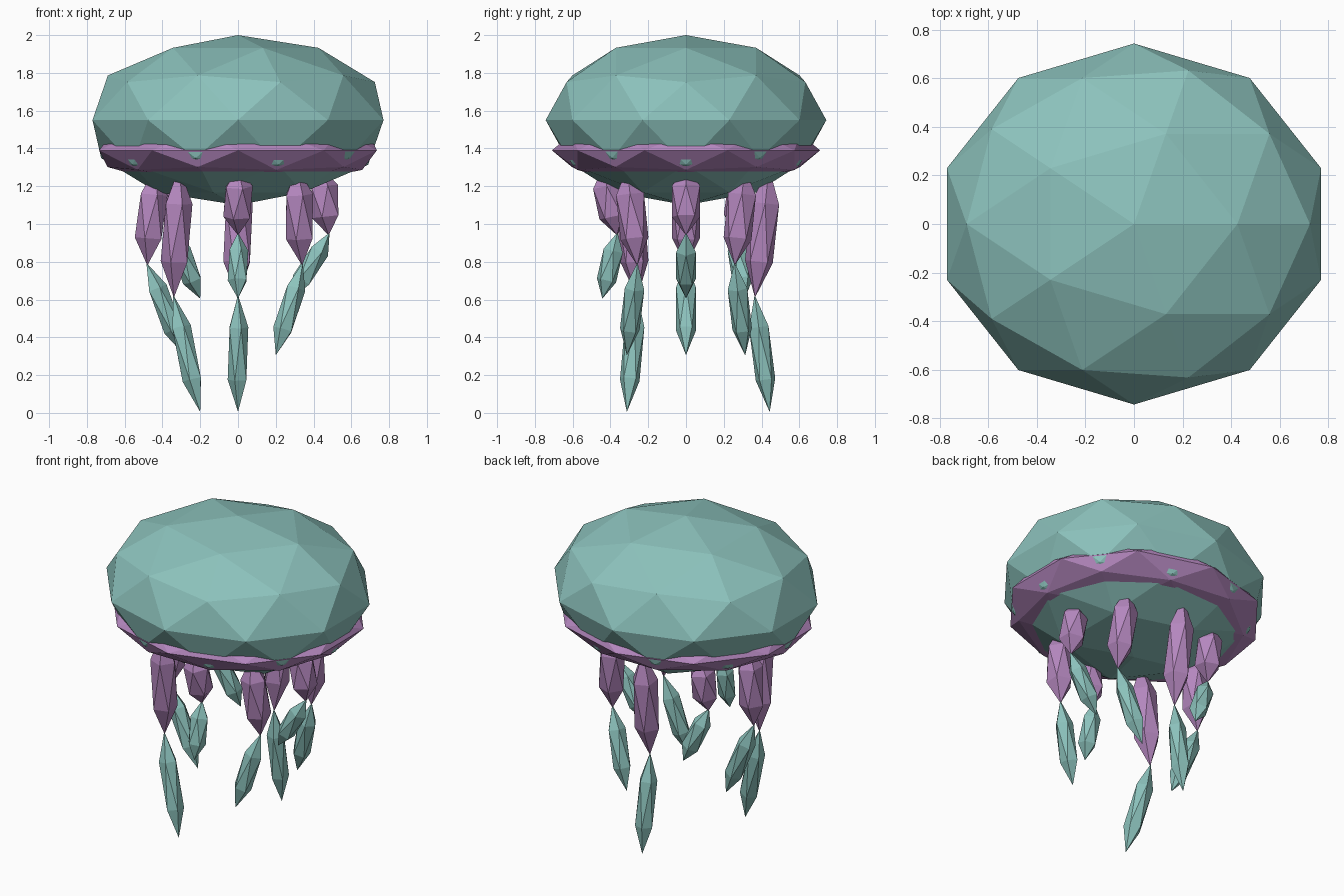
import bpy, math
from mathutils import Vector

if "Cube" in bpy.data.objects:
    bpy.data.objects.remove(bpy.data.objects["Cube"])


def material(name, rgb):
    m = bpy.data.materials.new(name)
    m.diffuse_color = (*rgb, 1)
    m.use_nodes = True
    m.node_tree.nodes["Principled BSDF"].inputs["Base Color"].default_value = m.diffuse_color
    return m


teal = material("sea_teal", (0.262, 0.539, 0.503))
purple = material("soft_purple", (0.456, 0.242, 0.515))


def ico(name, level, centre, scale, mat, axis=None):
    bpy.ops.mesh.primitive_ico_sphere_add(subdivisions=level, radius=1, location=centre)
    o = bpy.context.object
    o.name = name
    o.scale = scale
    if axis is not None:
        o.rotation_mode = 'QUATERNION'
        o.rotation_quaternion = Vector((0, 0, 1)).rotation_difference(axis)
    o.data.materials.append(mat)
    return o


def segment(name, top, tip, radius, mat):
    top, tip = Vector(top), Vector(tip)
    axis = top - tip
    ico(name, 1, (top + tip) / 2, (radius, radius, axis.length / 2), mat, axis)


# Bell and the flattened skirt that shows as a rim around it
ico("bell", 2, (0, 0, 1.55), (0.81, 0.743, 0.45), teal)
ico("skirt_rim", 2, (0, 0, 1.39), (0.773, 0.71, 0.197), purple)

# Eight tentacles in three repeating lengths: thick upper part, thin lower part
joint_z = (0.94, 0.78, 0.61)
tip_z = (0.61, 0.31, 0.01)
for i in range(8):
    a = i * math.pi / 4
    c, s = math.cos(a), math.sin(a)
    jz, tz = joint_z[i % 3], tip_z[i % 3]
    segment(f"upper_tentacle_{i + 1}", (0.44 * c, 0.44 * s, 1.30),
            (0.48 * c, 0.365 * s, jz), 0.087, purple)
    segment(f"lower_tentacle_{i + 1}", (0.485 * c, 0.363 * s, jz + 0.015),
            (0.283 * c, 0.443 * s, tz - 0.005), 0.061, teal)
